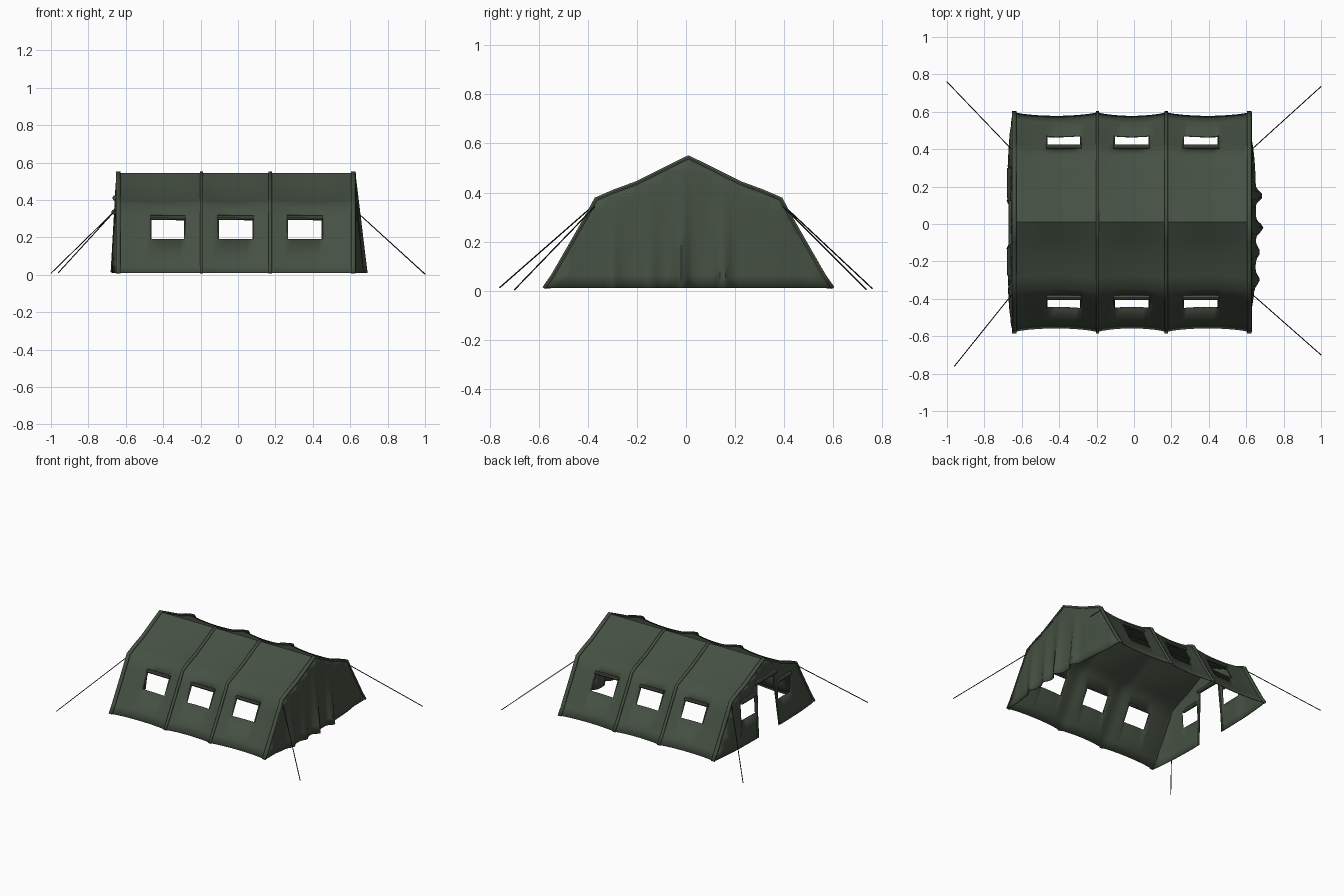
import bpy, bmesh, math
from mathutils import Vector

if "Cube" in bpy.data.objects:
    bpy.data.objects.remove(bpy.data.objects["Cube"])

mat = bpy.data.materials.new("olive_canvas")
mat.diffuse_color = (0.06, 0.08, 0.055, 1)
mat.use_nodes = True
mat.node_tree.nodes["Principled BSDF"].inputs["Base Color"].default_value = mat.diffuse_color
dark = bpy.data.materials.new("dark_rope")
dark.diffuse_color = (0.015, 0.018, 0.015, 1)
dark.use_nodes = True
dark.node_tree.nodes["Principled BSDF"].inputs["Base Color"].default_value = dark.diffuse_color

CY = 0.01
HALF = [(.585, .01), (.55, .06), (.475, .19), (.415, .295), (.375, .37),
        (.30, .402), (.21, .435), (.10, .49)]
PROFILE = [(CY - y, z) for y, z in HALF] + [(CY, .54)] + [(CY + y, z) for y, z in HALF[::-1]]
RIBS = [-.64, -.195, .172, .617]
WINDOWS = [(-.465, -.285), (-.105, .08), (.265, .45)]


def top(y):
    """Height of the tent cross-section at y."""
    for (a, za), (b, zb) in zip(PROFILE, PROFILE[1:]):
        if a <= y <= b:
            return za + (zb - za) * (y - a) / (b - a)
    return .01


def finish(name, bm, thick=0.0, m=mat, angle=40):
    bmesh.ops.recalc_face_normals(bm, faces=bm.faces)
    me = bpy.data.meshes.new(name)
    bm.to_mesh(me)
    bm.free()
    ob = bpy.data.objects.new(name, me)
    bpy.context.collection.objects.link(ob)
    me.materials.append(m)
    if thick:
        s = ob.modifiers.new("thickness", 'SOLIDIFY')
        s.thickness = thick
        s.offset = 0
    bpy.ops.object.select_all(action='DESELECT')
    ob.select_set(True)
    bpy.context.view_layer.objects.active = ob
    bpy.ops.object.shade_smooth_by_angle(angle=math.radians(angle))
    return ob


def sheet(name, us, vs, pos, skip, thick=.006):
    """Grid of points with holes wherever skip(u, v) is true at a cell centre."""
    bm = bmesh.new()
    g = [[bm.verts.new(pos(u, v)) for v in vs] for u in us]
    for i in range(len(us) - 1):
        for j in range(len(vs) - 1):
            if not skip((us[i] + us[i + 1]) / 2, (vs[j] + vs[j + 1]) / 2):
                bm.faces.new((g[i][j], g[i + 1][j], g[i + 1][j + 1], g[i][j + 1]))
    bmesh.ops.remove_doubles(bm, verts=bm.verts, dist=.0003)
    bmesh.ops.dissolve_degenerate(bm, edges=bm.edges, dist=.0003)
    bmesh.ops.delete(bm, geom=[v for v in bm.verts if not v.link_faces], context='VERTS')
    return finish(name, bm, thick)


def tube(name, a, b, r, m=mat, sides=8):
    a, b = Vector(a), Vector(b)
    d = b - a
    bm = bmesh.new()
    bmesh.ops.create_cone(bm, cap_ends=True, segments=sides, radius1=r, radius2=r, depth=d.length)
    bmesh.ops.transform(bm, matrix=d.to_track_quat('Z', 'Y').to_matrix().to_4x4(), verts=bm.verts)
    bmesh.ops.translate(bm, vec=(a + b) / 2, verts=bm.verts)
    return finish(name, bm, 0, m)


# Roof and long walls: one draped sheet sagging between the ribs
def drape(x, k):
    y, z = PROFILE[int(k)]
    f = 0
    for a, b in zip(RIBS, RIBS[1:]):
        if a < x < b:
            f = math.sin(math.pi * (x - a) / (b - a)) ** .7
    d = .024 * f * min(1, abs(y - CY) / .2)
    s = 1 if y > CY else -1
    return (x, y - s * d * .8, z - (d * .5 if z > .3 else 0))


xs = {-.65, .63}
for a, b in zip(RIBS, RIBS[1:]):
    xs |= {round(a + (b - a) * i / 12, 4) for i in range(13)}
edges = [e for w in WINDOWS for e in w]
xs = sorted({x for x in xs if min(abs(x - e) for e in edges) > .012} | set(edges))
n = len(PROFILE)
sheet("roof_and_side_walls", xs, list(range(n)), drape,
      lambda x, k: k in (2.5, n - 3.5) and any(a < x < b for a, b in WINDOWS))

# Raised rib bands over the frame
for i, x in enumerate(RIBS):
    w = .009 if i in (1, 2) else .012
    sheet(f"rib_band_{i + 1}", [x - w, x + w], list(range(n)),
          lambda u, k: (u, CY + (PROFILE[k][0] - CY) * 1.008,
                        .01 + (PROFILE[k][1] - .01) * 1.01), lambda u, k: False, .014)

# Rolled window covers and hanging inner hems along the long walls
for s in (-1, 1):
    for a, b in WINDOWS:
        y = CY + s * .402
        tube("window_roll", (a - .004, y, .306), (b + .004, y, .304), .013)
        for x in (a, b):
            tube("window_edge", (x, CY + s * .46, .19), (x, CY + s * .402, .30), .004, sides=6)

# Closed end wall with hanging folds
FOLDS = [(.15, .04, .028), (-.02, .042, .03), (-.15, .024, .03), (-.30, .026, .03)]


def back_end(y, z):
    t = top(y)
    z = min(z, t)
    h = max(0, 1 - z / t)
    amp = .024 * max(0, 1 - (abs(y) / .46) ** 4)
    amp += sum(a * math.exp(-((y - c) / w) ** 2) * h ** .6 for c, a, w in FOLDS)
    return (.625 + amp * h ** .6, y, z)


prof_y = {round(p[0], 4) for p in PROFILE}
ys = sorted(prof_y | {round(-.46 + .02 * i, 4) for i in range(47)})
rows = [.01 + .053 * i for i in range(11)]
sheet("closed_end_wall", ys, rows, back_end, lambda y, z: False)

# Door end wall with an open doorway and two windows
DOOR = (-.09, .105)
END_WINDOWS = [(-.275, -.125), (.14, .30)]


def door_end(y, z):
    t = top(y)
    z = min(z, t)
    h = max(0, 1 - z / t)
    x = -.645 - .03 * h ** .7 * (1 - min(1, abs(y) / .58) ** 3)
    x -= .012 * h * math.sin(math.pi * z / t) * (abs(y) > .3)
    if DOOR[0] - .001 < y < DOOR[1] + .001 and z < .4:
        y += (.02 if y > 0 else -.04) * (1 - z / .4)
    return (x, y, z)


ys = sorted(prof_y | set(DOOR) | {e for w in END_WINDOWS for e in w} | {-.5, -.44, -.4, -.18, .05, .2, .25, .44, .5})
rows = [.01, .06, .12, .20, .26, .325, .36, .40, .44, .48, .51, .545]
sheet("door_end_wall", ys, rows, door_end,
      lambda y, z: (DOOR[0] < y < DOOR[1] and z < .4) or
      (.2 < z < .325 and any(a < y < b for a, b in END_WINDOWS)))
for a, b in END_WINDOWS:
    tube("end_window_roll", (-.664, a, .335), (-.664, b, .335), .014)
tube("door_roll", (-.656, DOOR[0] - .02, .41), (-.656, DOOR[1] + .02, .41), .016)
tube("door_hem_1", (-.652, DOOR[0], .40), (-.674, DOOR[0] - .04, .015), .007)
tube("door_hem_2", (-.652, DOOR[1], .40), (-.674, DOOR[1] + .02, .015), .007)

# Guy ropes at the four eave corners
for a, b in [((-.655, .40, .345), (-1, .76, .008)), ((-.655, -.38, .345), (-.96, -.76, .012)),
             ((.625, .395, .345), (1, .735, .004)), ((.625, -.37, .345), (1, -.70, .003))]:
    tube("guy_rope", a, b, .003, dark, 6)
